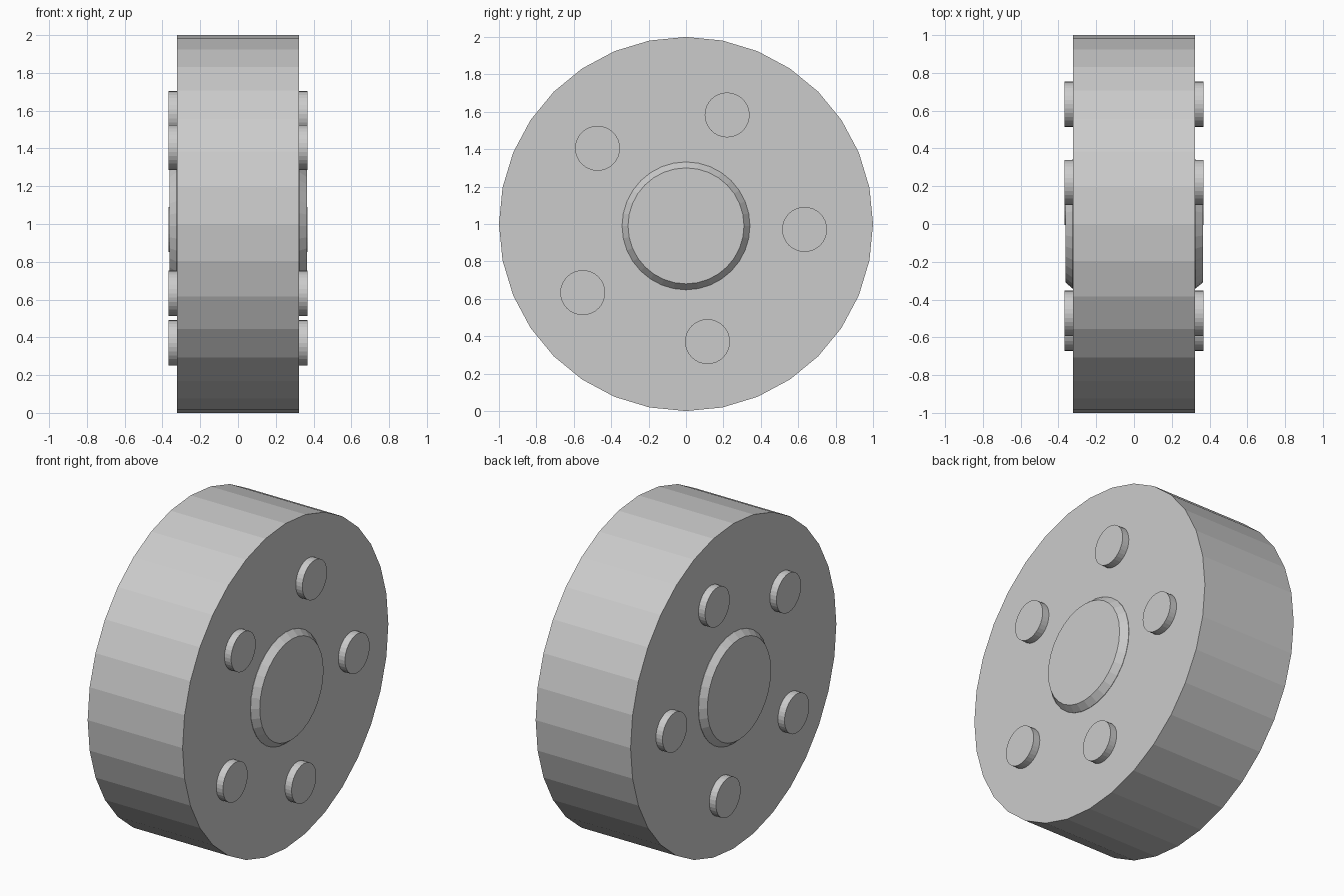
import bpy, bmesh, math

if "Cube" in bpy.data.objects:
    bpy.data.objects.remove(bpy.data.objects["Cube"])

grey = bpy.data.materials.new("light_grey")
grey.diffuse_color = (0.6, 0.6, 0.6, 1)
grey.use_nodes = True
grey.node_tree.nodes["Principled BSDF"].inputs["Base Color"].default_value = grey.diffuse_color


def turned(name, profile, y, z, sides=32):
    """Closed solid turned around an x-axis line; profile is (x, radius) pairs."""
    bm = bmesh.new()
    rings = []
    for x, r in profile:
        angles = [2 * math.pi * i / sides for i in range(sides)]
        rings.append([bm.verts.new((x, r * math.sin(a), r * math.cos(a))) for a in angles])
    for a, b in zip(rings, rings[1:]):
        for i in range(sides):
            j = (i + 1) % sides
            bm.faces.new((a[i], a[j], b[j], b[i]))
    bm.faces.new(rings[0])
    bm.faces.new(rings[-1])
    bmesh.ops.recalc_face_normals(bm, faces=bm.faces)
    mesh = bpy.data.meshes.new(name)
    bm.to_mesh(mesh)
    bm.free()
    mesh.materials.append(grey)
    obj = bpy.data.objects.new(name, mesh)
    obj.location = (0, y, z)
    bpy.context.collection.objects.link(obj)
    return obj


# Wheel body
turned("wheel", [(-0.323, 1.0), (0.323, 1.0)], 0, 1)

# Hub with chamfered ends on both sides
turned("hub", [(-0.362, 0.31), (-0.325, 0.342), (0.325, 0.342), (0.365, 0.31)], 0, 0.99)

# Lug bolts running through the wheel, slightly uneven spacing
lugs = [(0.22, 1.583), (-0.473, 1.405), (-0.552, 0.633), (0.115, 0.371), (0.634, 0.971)]
for n, (y, z) in enumerate(lugs, 1):
    turned(f"lug_bolt_{n}", [(-0.368, 0.12), (0.368, 0.12)], y, z)
